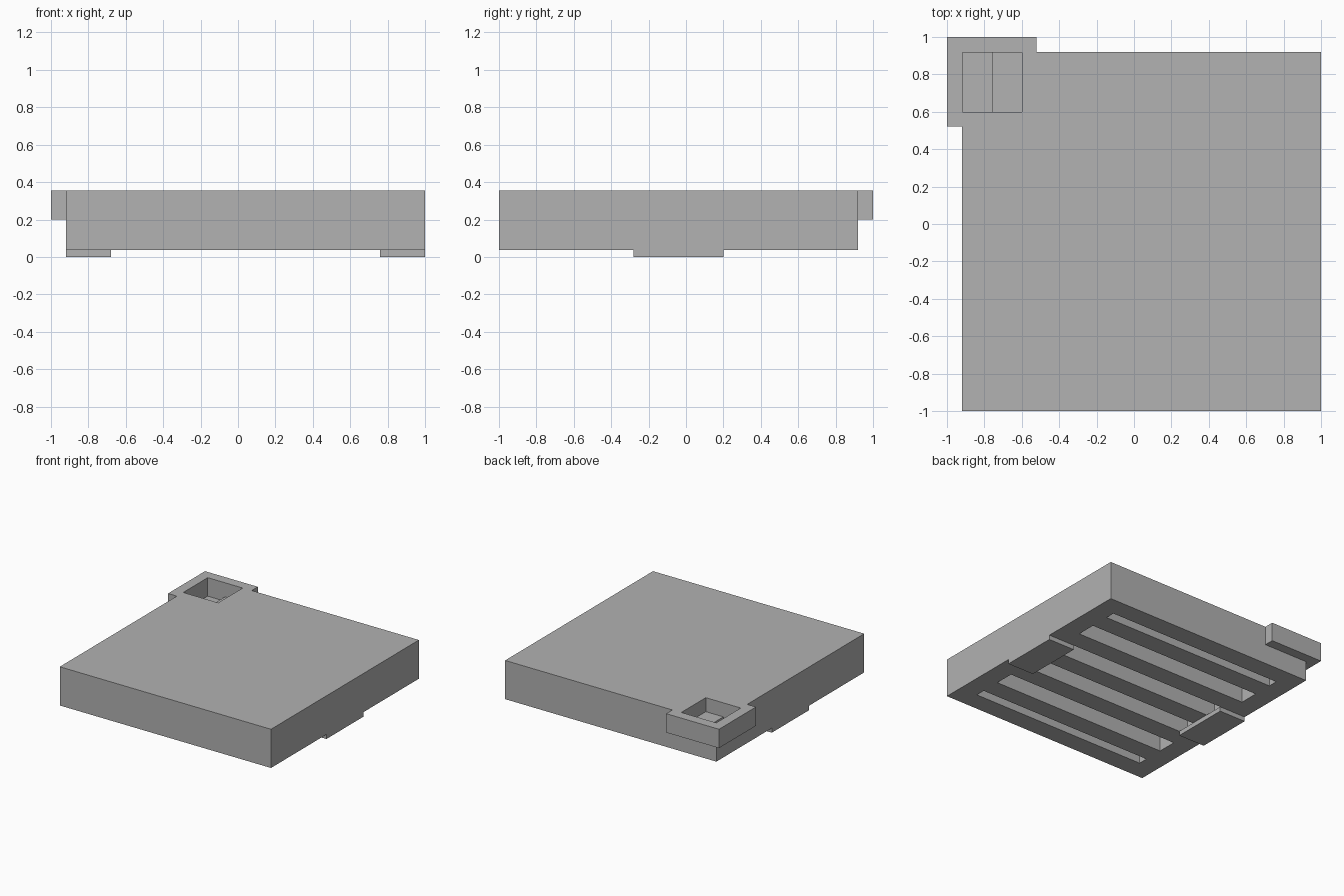
import bpy, bmesh

if "Cube" in bpy.data.objects:
    bpy.data.objects.remove(bpy.data.objects["Cube"])

TOP, BASE = 0.355, 0.037

grey = bpy.data.materials.new("plain grey")
grey.diffuse_color = (0.445, 0.445, 0.445, 1)
grey.use_nodes = True
grey.node_tree.nodes["Principled BSDF"].inputs["Base Color"].default_value = grey.diffuse_color


def prism(name, profile, y0, y1):
    """Extrude an x-z outline along y."""
    bm = bmesh.new()
    face = bm.faces.new([bm.verts.new((x, y0, z)) for x, z in profile])
    ext = bmesh.ops.extrude_face_region(bm, geom=[face])
    verts = [v for v in ext["geom"] if isinstance(v, bmesh.types.BMVert)]
    bmesh.ops.translate(bm, verts=verts, vec=(0, y1 - y0, 0))
    bmesh.ops.recalc_face_normals(bm, faces=bm.faces)
    mesh = bpy.data.meshes.new(name)
    bm.to_mesh(mesh)
    bm.free()
    mesh.materials.append(grey)
    obj = bpy.data.objects.new(name, mesh)
    bpy.context.collection.objects.link(obj)
    return obj


def box(name, x0, x1, y0, y1, z0, z1):
    return prism(name, [(x0, z0), (x1, z0), (x1, z1), (x0, z1)], y0, y1)


def combine(target, tool, operation):
    """Apply a boolean and remove its helper."""
    mod = target.modifiers.new(operation, "BOOLEAN")
    mod.operation, mod.object, mod.solver = operation, tool, "EXACT"
    bpy.context.view_layer.objects.active = target
    bpy.ops.object.modifier_apply(modifier=mod.name)
    bpy.data.objects.remove(tool)


# Main slab with the overhanging corner collar
slab = box("slab", -0.92, 1, -1, 0.92, BASE, TOP)
combine(slab, box("collar", -1, -0.52, 0.52, 1, 0.2, TOP), "UNION")

# Stepped square pocket in the collar
pocket = prism("pocket", [(-0.918, 0.203), (-0.76, 0.203), (-0.76, 0.24),
                          (-0.6, 0.24), (-0.6, 0.5), (-0.918, 0.5)], 0.6, 0.918)
combine(slab, pocket, "DIFFERENCE")

# Slots in the underside: narrow outer pair, four wide ones between
slots = [(0.68, 0.76), (-0.84, -0.76)]
slots += [(0.36 - 0.32 * i, 0.52 - 0.32 * i) for i in range(4)]
for y0, y1 in slots:
    combine(slab, box("slot", -0.76, 0.84, y0, y1, -0.1, 0.195), "DIFFERENCE")

# Flat feet under the left and right edges
box("left_foot", -0.92, -0.68, -0.28, 0.2, 0, BASE)
box("right_foot", 0.76, 1, -0.28, 0.2, 0, BASE)
